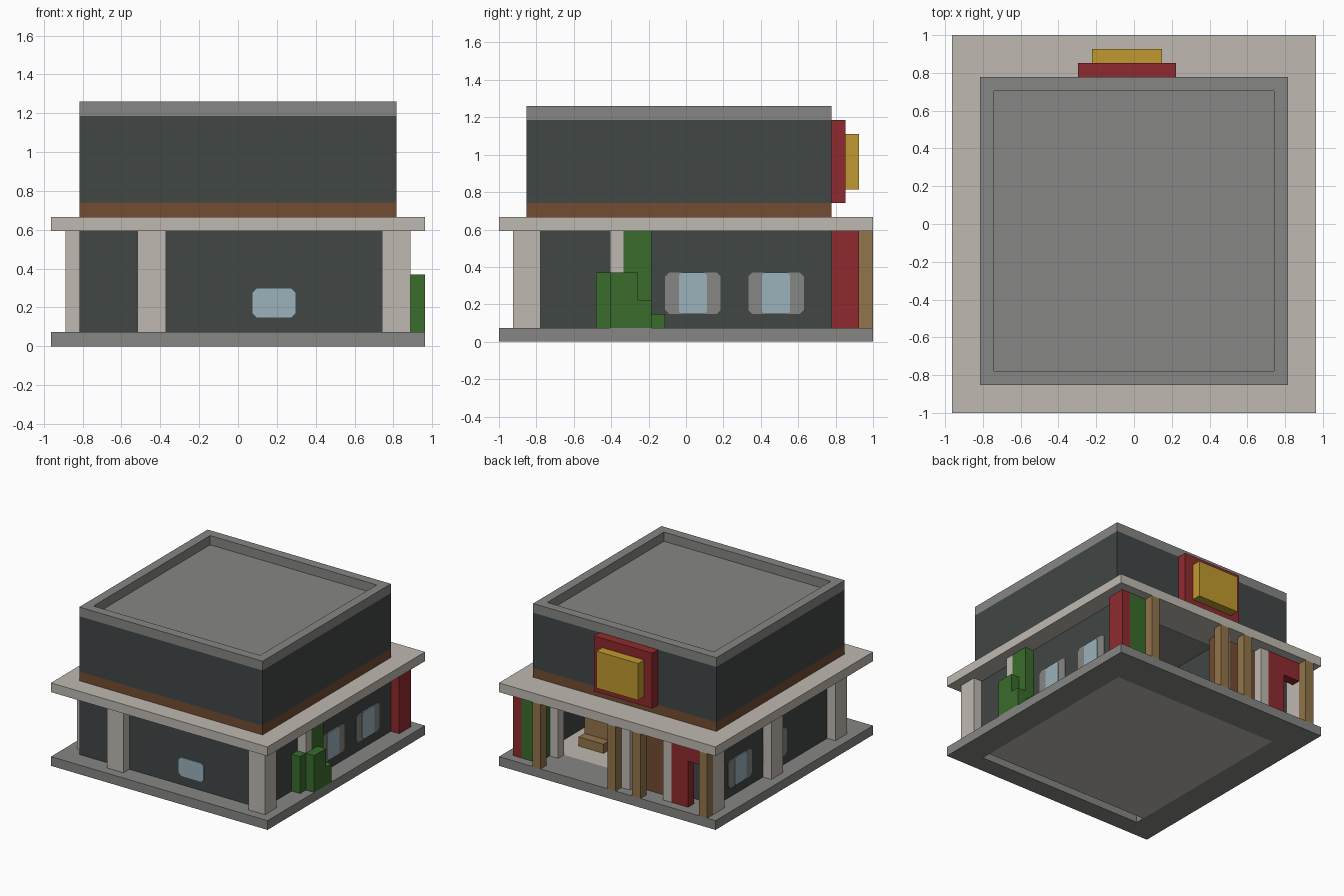
import bpy
import bmesh

U = 2 / 27  # building module

if "Cube" in bpy.data.objects:
    bpy.data.objects.remove(bpy.data.objects["Cube"], do_unlink=True)


def material(name, hex_code):
    rgb = []
    for i in (0, 2, 4):
        c = int(hex_code[i:i + 2], 16) / 255
        rgb.append(c / 12.92 if c <= 0.04045 else ((c + 0.055) / 1.055) ** 2.4)
    m = bpy.data.materials.new(name)
    m.use_nodes = True
    m.diffuse_color = (*rgb, 1)
    m.node_tree.nodes["Principled BSDF"].inputs["Base Color"].default_value = (*rgb, 1)
    return m


plaster = material("pale plaster", "BFB9B1")
grey = material("concrete grey", "868683")
dark = material("dark slate", "414746")
brown = material("brown wood", "744C31")
tan = material("tan timber", "92744A")
green = material("leaf green", "3A6C2C")
red = material("deep red", "8F2A2E")
yellow = material("sign yellow", "C0992F")
glass = material("pale glass", "9BB2BB")


def finish(name, bm, mat):
    bmesh.ops.recalc_face_normals(bm, faces=bm.faces)
    mesh = bpy.data.meshes.new(name)
    bm.to_mesh(mesh)
    bm.free()
    mesh.materials.append(mat)
    ob = bpy.data.objects.new(name, mesh)
    bpy.context.collection.objects.link(ob)
    return ob


def box(name, mat, x, y, z):
    """Box from (min, max) pairs in modules."""
    bm = bmesh.new()
    bmesh.ops.create_cube(bm, size=1)
    for v in bm.verts:
        v.co = [U * (a + (b - a) * (c + 0.5)) for (a, b), c in zip((x, y, z), v.co)]
    return finish(name, bm, mat)


def ring(name, mat, outer, inner, z):
    """Rectangular frame; outer and inner are (x0, x1, y0, y1)."""
    bm = bmesh.new()
    loops = []
    for r in (outer, inner):
        for h in z:
            corners = ((r[0], r[2]), (r[1], r[2]), (r[1], r[3]), (r[0], r[3]))
            loops.append([bm.verts.new((a * U, b * U, h * U)) for a, b in corners])
    ob, ot, ib, it = loops
    for a, b in ((ob, ot), (ib, it), (ob, ib), (ot, it)):
        for i in range(4):
            j = (i + 1) % 4
            bm.faces.new((a[i], a[j], b[j], b[i]))
    return finish(name, bm, mat)


def pane(name, mat, place, s, z, thick, cut=0.3):
    """Thin plate with clipped corners; place(along, height, out) gives a point."""
    (a, b), (c, d) = s, z
    pts = ((a + cut, c), (b - cut, c), (b, c + cut), (b, d - cut),
           (b - cut, d), (a + cut, d), (a, d - cut), (a, c + cut))
    bm = bmesh.new()
    back = [bm.verts.new([U * k for k in place(p, q, 0)]) for p, q in pts]
    front = [bm.verts.new([U * k for k in place(p, q, thick)]) for p, q in pts]
    bm.faces.new(back)
    bm.faces.new(front)
    for i in range(8):
        j = (i + 1) % 8
        bm.faces.new((back[i], back[j], front[j], front[i]))
    return finish(name, bm, mat)


STOREY = (1, 8)
SITE = (-13, 13, -13.5, 13.5)
BODY = (-11, 11, -11.5, 10.5)
ROOM = (-10, 10, -10.5, 9.5)

# Plinth and floor
ring("plinth", grey, SITE, (-10, 10, -11.5, 9.5), (0, 1))
box("floor", plaster, (-10, 10), (-10.5, 9.5), (0, 1))

# Canopy and upper storey
ring("canopy", plaster, SITE, ROOM, (8, 9))
ring("brown_band", brown, BODY, ROOM, (9, 10))
ring("upper_walls", dark, BODY, ROOM, (10, 16))
ring("parapet", grey, BODY, ROOM, (16, 17))
box("roof", grey, (-10, 10), (-10.5, 9.5), (15, 16))

# Ground storey walls
box("front_wall", dark, (-11, 11), (-11.5, -10.5), STOREY)
for side, x in (("left", (10, 11)), ("right", (-11, -10))):
    box(side + "_wall", dark, x, (-10.5, 10.5), STOREY)
box("back_wall", dark, (-9, -6), (9.5, 10.5), STOREY)
box("back_wall_corner", dark, (9, 10), (9.5, 10.5), STOREY)

# Pale columns
columns = {
    "front_column": ((-7, -5), (-12.5, -11.5)),
    "front_corner_column": ((10, 12), (-12.5, -10.5)),
    "left_column": ((11, 12), (-5.5, -4.5)),
    "right_front_column": ((-12, -11), (-10.5, -8.5)),
    "right_middle_column": ((-12, -11), (0.5, 2.5)),
    "right_back_column": ((-12, -11), (10.5, 12.5)),
    "opening_column": ((8, 9), (9.5, 10.5)),
    "entrance_column_left": ((-2, -1), (11.5, 12.5)),
    "entrance_column_right": ((-7, -6), (11.5, 12.5)),
}
for name, (x, y) in columns.items():
    box(name, plaster, x, y, STOREY)

# Timber posts along the back
for i, x in enumerate((8, -1, -4, -12)):
    box(f"timber_post_{i + 1}", tan, (x, x + 1), (12.5, 13.5), STOREY)

# Entrance side of the back
box("brown_panel", brown, (-6, -1), (10.5, 11.5), STOREY)
box("red_corner", red, (11, 12), (10.5, 12.5), STOREY)
box("green_corner", green, (9, 11), (10.5, 12.5), STOREY)
box("red_door_side", red, (-9, -7), (11.5, 12.5), STOREY)
box("red_door_head", red, (-11, -9), (11.5, 12.5), (6, 8))

# Sign board with a plain panel
box("sign_board", red, (-4, 3), (10.5, 11.5), (10, 16))
box("sign_panel", yellow, (-3, 2), (11.5, 12.5), (11, 15))

# Hedge on the left side
hedge = (((11, 12), (-4.5, -2.5), 8), ((11, 12), (-6.5, -5.5), 5),
         ((12, 13), (-5.5, -3.5), 5), ((12, 13), (-3.5, -2.5), 3),
         ((11, 12), (-2.5, -1.5), 2))
for i, (x, y, top) in enumerate(hedge):
    box(f"hedge_{i + 1}", green, x, y, (1, top))

# Windows
for side, s in (("left", 1), ("right", -1)):
    def place(p, q, out, s=s):
        return (s * (11 + out), p, q)
    for label, y in (("front", -1.5), ("back", 4.5)):
        pane(f"{side}_{label}_window_frame", grey, place, (y, y + 4), (2, 5), 0.06)
        pane(f"{side}_{label}_window_glass", glass, place, (y + 1, y + 3), (2, 5), 0.12, 0.2)
pane("front_window", glass, lambda p, q, out: (p, -11.5 - out, q), (1, 4), (2, 4), 0.1)

# Seats and tables inside the opening
for i, y in enumerate((6, 1)):
    box(f"bench_seat_{i + 1}", tan, (5, 8), (y, y + 1), (1, 2))
    box(f"bench_back_{i + 1}", tan, (5, 8), (y - 1, y), (1, 4))
    box(f"table_{i + 1}", tan, (2, 4), (y - 1, y + 1), (1, 3))
